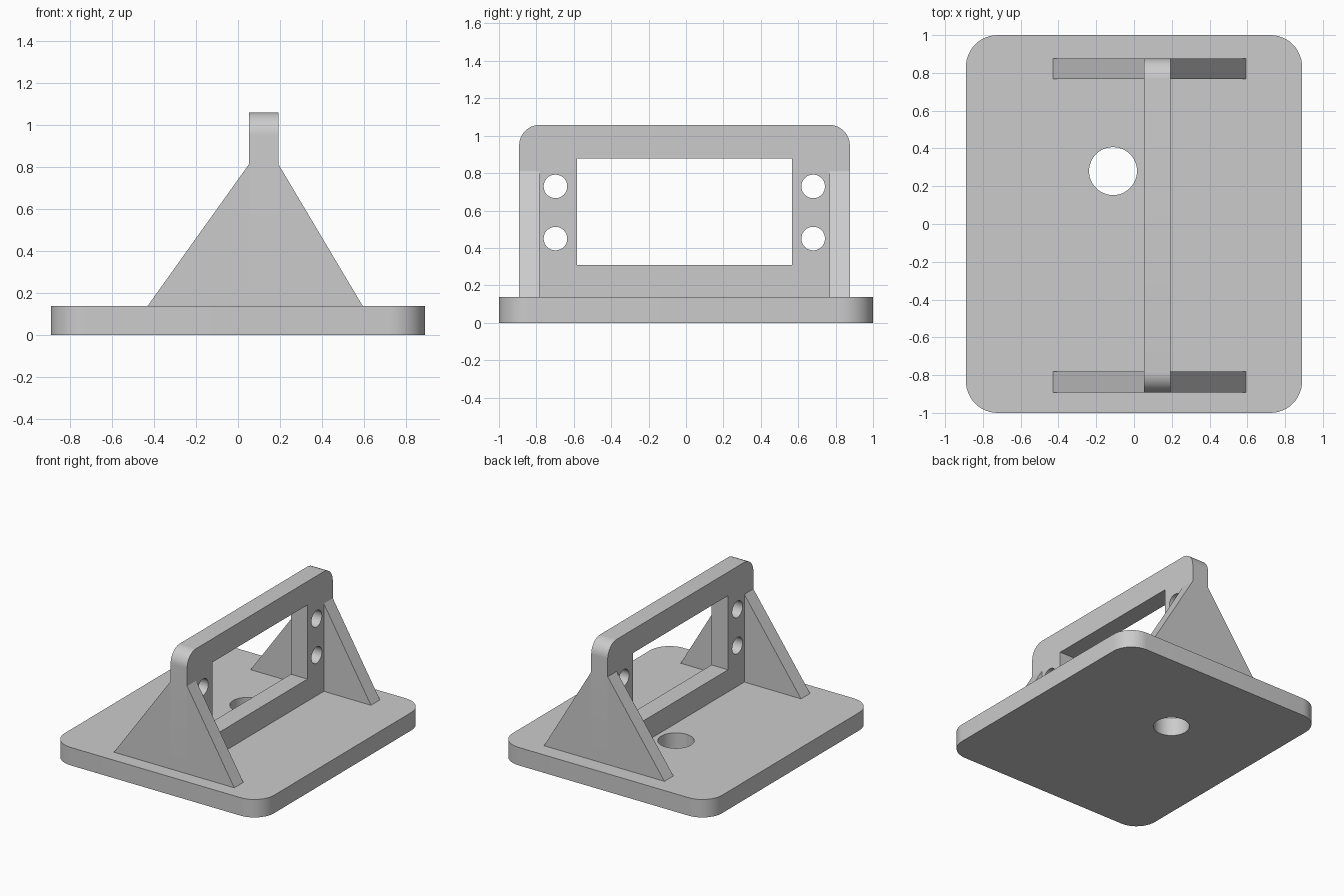
import bpy, bmesh
from math import sin, cos, pi
from mathutils import Vector

cube = bpy.data.objects.get("Cube")
if cube:
    bpy.data.objects.remove(cube, do_unlink=True)

grey = bpy.data.materials.new("plain grey")
grey.use_nodes = True
color = (0.6, 0.6, 0.6, 1)
grey.diffuse_color = color
grey.node_tree.nodes["Principled BSDF"].inputs["Base Color"].default_value = color

# Where outline coordinates (u, v) and depth d go for each extrusion axis
PLACE = {"x": lambda u, v, d: (d, u, v),
         "y": lambda u, v, d: (u, d, v),
         "z": lambda u, v, d: (u, v, d)}


def prism(name, outline, axis, low, high):
    """Extrude a flat outline along an axis."""
    bm = bmesh.new()
    start = PLACE[axis](0, 0, low)
    end = PLACE[axis](0, 0, high)
    face = bm.faces.new([bm.verts.new(PLACE[axis](u, v, low)) for u, v in outline])
    extruded = bmesh.ops.extrude_face_region(bm, geom=[face], use_keep_orig=True)
    moved = [g for g in extruded["geom"] if isinstance(g, bmesh.types.BMVert)]
    bmesh.ops.translate(bm, verts=moved, vec=Vector(end) - Vector(start))
    bmesh.ops.recalc_face_normals(bm, faces=bm.faces)
    mesh = bpy.data.meshes.new(name)
    bm.to_mesh(mesh)
    bm.free()
    mesh.materials.append(grey)
    obj = bpy.data.objects.new(name, mesh)
    bpy.context.collection.objects.link(obj)
    return obj


def arc(u, v, radius, start, sweep, steps):
    angles = [start + sweep * i / steps for i in range(steps + 1)]
    return [(u + radius * cos(a), v + radius * sin(a)) for a in angles]


def circle(u, v, radius):
    return arc(u, v, radius, 0, 2 * pi, 48)[:-1]


def box(u0, v0, u1, v1):
    return [(u0, v0), (u1, v0), (u1, v1), (u0, v1)]


def select_only(obj):
    bpy.ops.object.select_all(action="DESELECT")
    obj.select_set(True)
    bpy.context.view_layer.objects.active = obj


def cut(obj, outline, axis, low, high):
    """Punch a prism-shaped hole through a part."""
    cutter = prism("cutter", outline, axis, low, high)
    cutter.hide_render = True
    mod = obj.modifiers.new("hole", "BOOLEAN")
    mod.operation = "DIFFERENCE"
    mod.solver = "EXACT"
    mod.object = cutter
    select_only(obj)
    bpy.ops.object.modifier_apply(modifier=mod.name)
    bpy.data.objects.remove(cutter, do_unlink=True)


def smooth(obj):
    select_only(obj)
    bpy.ops.object.shade_smooth_by_angle(angle=pi / 6)


# Base plate with rounded corners and one round hole
base_top = 0.138
half_x, half_y, r = 0.89, 1.0, 0.168
outline = []
for i, (sx, sy) in enumerate([(1, 1), (-1, 1), (-1, -1), (1, -1)]):
    outline += arc(sx * (half_x - r), sy * (half_y - r), r, i * pi / 2, pi / 2, 12)
base = prism("base_plate", outline, "z", 0, base_top)
cut(base, circle(-0.111, 0.28, 0.127), "z", -0.1, 0.3)
smooth(base)

# Upright frame with rounded top corners, a window and four bolt holes
wall_x0, wall_x1 = 0.052, 0.192
y0, y1, top, r = -0.892, 0.876, 1.058, 0.11
outline = [(y0, base_top), (y1, base_top)]
outline += arc(y1 - r, top - r, r, 0, pi / 2, 12)
outline += arc(y0 + r, top - r, r, pi / 2, pi / 2, 12)
frame = prism("upright_frame", outline, "x", wall_x0, wall_x1)
cut(frame, box(-0.584, 0.308, 0.568, 0.877), "x", -0.1, 0.4)
for y in (-0.698, 0.68):
    for z in (0.45, 0.729):
        cut(frame, circle(y, z, 0.063), "x", -0.1, 0.4)
smooth(frame)

# Triangular gussets on both sides of the frame, at each end
for end, low, high in (("front", y0, -0.782), ("back", 0.767, y1)):
    for side, wall, toe in (("right", wall_x0, -0.43), ("left", wall_x1, 0.593)):
        triangle = [(wall, base_top), (toe, base_top), (wall, 0.812)]
        prism(f"{end}_{side}_gusset", triangle, "y", low, high)
